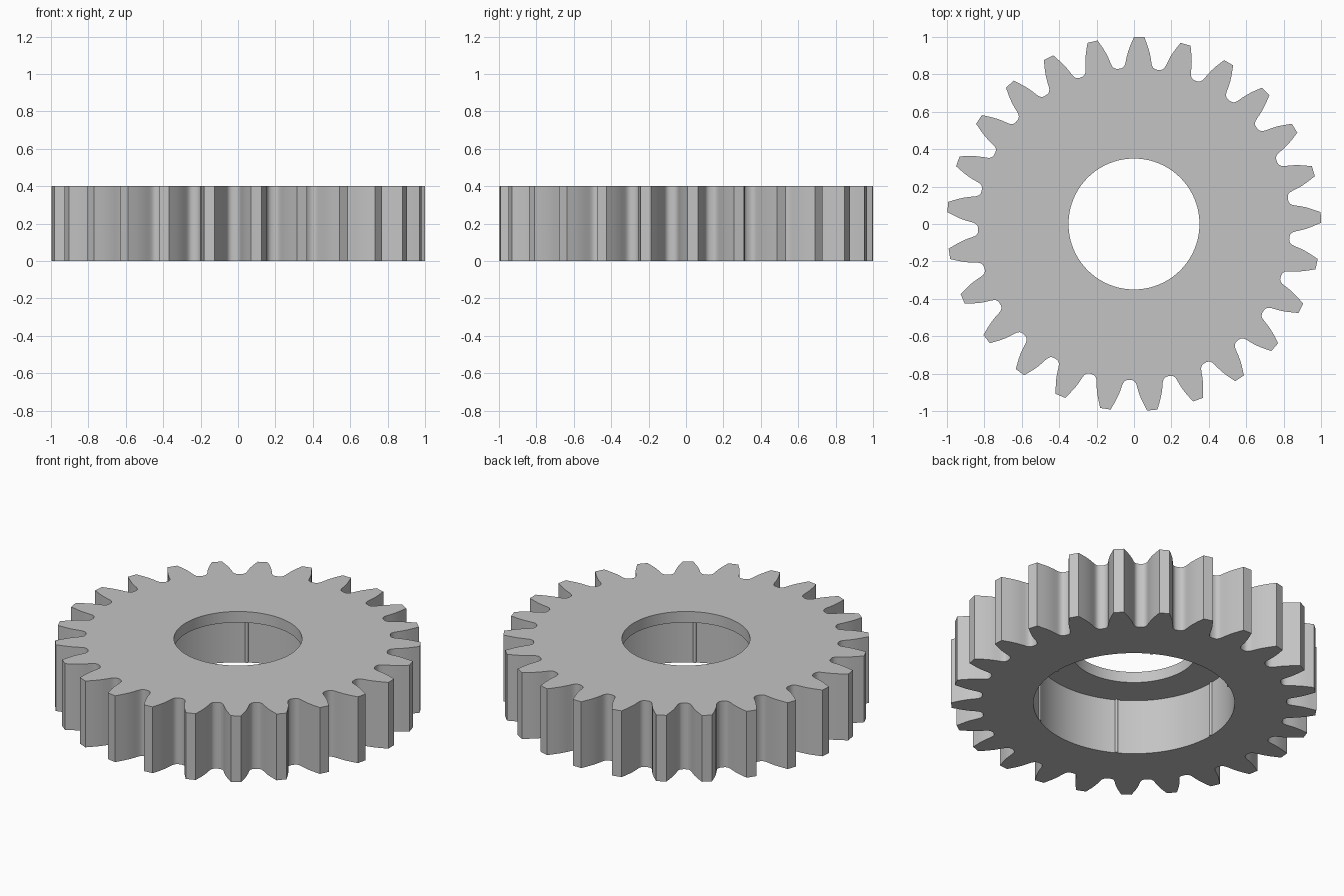
import bpy
import bmesh
from math import sin, cos, pi, radians

cube = bpy.data.objects.get("Cube")
if cube:
    bpy.data.objects.remove(cube)

TEETH = 25
PHASE = radians(2.0)
HEIGHT = 0.4
STEP_Z = 0.334          # ceiling of the lower recess
HOLE_R, RECESS_R = 0.35, 0.55
RIBS, RIB_R = 6, 0.009

# Half of one tooth, root to tip: (radius, half width)
HALF_TOOTH = [(0.834, 0.098), (0.836, 0.088), (0.842, 0.079), (0.852, 0.073),
              (0.867, 0.069), (0.89, 0.065), (0.92, 0.058), (0.95, 0.048),
              (0.975, 0.038), (1.0, 0.028)]


def polar(r, a):
    return (r * cos(a), r * sin(a))


def gear_outline():
    tooth = [(r, -w / r) for r, w in HALF_TOOTH]
    tooth += [(r, -a) for r, a in reversed(tooth)]
    return [polar(r, PHASE + 2 * pi * i / TEETH + a)
            for i in range(TEETH) for r, a in tooth]


def circle(r, n=120):
    return [polar(r, 2 * pi * i / n) for i in range(n)]


def ribbed_circle():
    """Recess outline with small rounded ribs pointing inward."""
    pts = []
    half = RIB_R / RECESS_R
    span = 2 * pi / RIBS
    for i in range(RIBS):
        base = i * span
        for k in range(7):
            t = pi * k / 6
            pts.append(polar(RECESS_R - RIB_R * sin(t), base - half * cos(t)))
        for k in range(1, 20):
            pts.append(polar(RECESS_R, base + half + (span - 2 * half) * k / 20))
    return pts


bm = bmesh.new()


def ring(points, z):
    verts = [bm.verts.new((x, y, z)) for x, y in points]
    edges = [bm.edges.new((v, verts[(i + 1) % len(verts)])) for i, v in enumerate(verts)]
    return verts, edges


def wall(low, high):
    a, b = low[0], high[0]
    for i in range(len(a)):
        j = (i + 1) % len(a)
        bm.faces.new((a[i], a[j], b[j], b[i]))


def cap(outer, inner, up):
    bmesh.ops.triangle_fill(bm, use_beauty=True, use_dissolve=False,
                            edges=outer[1] + inner[1], normal=(0, 0, up))


# Toothed rim, stepped bore and flat faces
teeth, recess, hole = gear_outline(), ribbed_circle(), circle(HOLE_R)
teeth_low, teeth_high = ring(teeth, 0), ring(teeth, HEIGHT)
recess_low, recess_high = ring(recess, 0), ring(recess, STEP_Z)
hole_low, hole_high = ring(hole, STEP_Z), ring(hole, HEIGHT)
wall(teeth_low, teeth_high)
wall(recess_high, recess_low)
wall(hole_high, hole_low)
cap(teeth_high, hole_high, 1)
cap(teeth_low, recess_low, -1)
cap(recess_high, hole_low, -1)
bmesh.ops.recalc_face_normals(bm, faces=bm.faces[:])

mesh = bpy.data.meshes.new("spur_gear")
bm.to_mesh(mesh)
bm.free()
gear = bpy.data.objects.new("spur_gear", mesh)
bpy.context.collection.objects.link(gear)

# Plain grey
grey = bpy.data.materials.new("plain_grey")
grey.use_nodes = True
color = (0.55, 0.55, 0.55, 1)
grey.diffuse_color = color
grey.node_tree.nodes["Principled BSDF"].inputs["Base Color"].default_value = color
mesh.materials.append(grey)

bpy.ops.object.select_all(action='DESELECT')
gear.select_set(True)
bpy.context.view_layer.objects.active = gear
bpy.ops.object.shade_smooth_by_angle(angle=radians(30))
